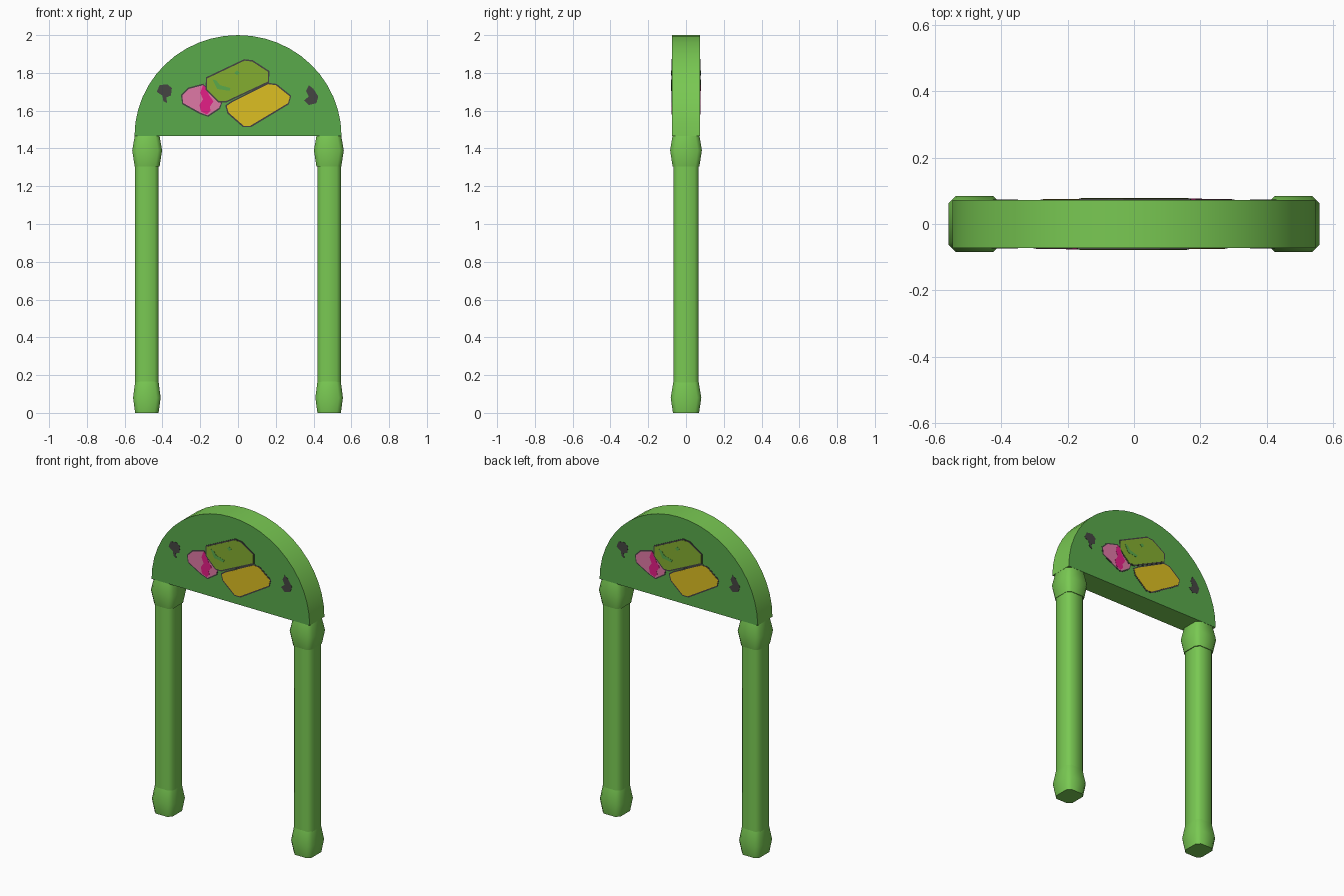
import bpy, bmesh, math

if "Cube" in bpy.data.objects:
    bpy.data.objects.remove(bpy.data.objects["Cube"])


def material(name, rgb):
    m = bpy.data.materials.new(name)
    m.diffuse_color = (*rgb, 1)
    m.use_nodes = True
    m.node_tree.nodes["Principled BSDF"].inputs["Base Color"].default_value = m.diffuse_color
    return m


LIGHT = material("light green", (0.19, 0.58, 0.085))
PANEL = material("panel green", (0.10, 0.40, 0.07))
DARK = material("dark grey", (0.06, 0.06, 0.055))
OLIVE = material("olive green", (0.23, 0.42, 0.03))
YELLOW = material("yellow", (0.72, 0.52, 0.016))
PINK = material("light pink", (0.74, 0.19, 0.38))
MAGENTA = material("magenta", (0.77, 0.013, 0.24))


def finish(bm, name, mats, smooth=True):
    bmesh.ops.recalc_face_normals(bm, faces=bm.faces[:])
    me = bpy.data.meshes.new(name)
    bm.to_mesh(me)
    bm.free()
    for m in mats:
        me.materials.append(m)
    if smooth:
        me.shade_smooth()
        me.set_sharp_from_angle(angle=math.radians(50))
    ob = bpy.data.objects.new(name, me)
    bpy.context.collection.objects.link(ob)
    return ob


def loft(name, cx, rings, chamfer=0.022):
    """Chamfered-square tube through rings of (z, half x, half y)."""
    bm = bmesh.new()
    loops = []
    for z, hx, hy in rings:
        a, b = hx - chamfer, hy - chamfer
        pts = [(hx, -b), (hx, b), (a, hy), (-a, hy),
               (-hx, b), (-hx, -b), (-a, -hy), (a, -hy)]
        loops.append([bm.verts.new((cx + x, y, z)) for x, y in pts])
    for lo, hi in zip(loops, loops[1:]):
        for i in range(8):
            j = (i + 1) % 8
            bm.faces.new((lo[i], lo[j], hi[j], hi[i]))
    bm.faces.new(loops[0])
    bm.faces.new(loops[-1])
    return finish(bm, name, [LIGHT])


# Two posts, each with a swollen foot and collar
for side, s in (("left", -1), ("right", 1)):
    loft(side + "_post", s * 0.4825, [(0.10, 0.0625, 0.067), (1.36, 0.0625, 0.067)])
    loft(side + "_foot", s * 0.4825, [(0, 0.062, 0.069), (0.08, 0.073, 0.081),
                                      (0.165, 0.062, 0.067)])
    loft(side + "_collar", s * 0.481, [(1.305, 0.066, 0.071), (1.39, 0.079, 0.084),
                                       (1.475, 0.064, 0.07)])


def prism(outline, y0, y1):
    """Solid with an x-z outline, from y0 to y1."""
    bm = bmesh.new()
    face = bm.faces.new([bm.verts.new((x, y0, z)) for x, z in outline])
    res = bmesh.ops.extrude_face_region(bm, geom=[face])
    for v in res["geom"]:
        if isinstance(v, bmesh.types.BMVert):
            v.co.y = y1
    return bm


# Half-round header: dark faces front and back, light rim
DEPTH, BASE, N = 0.073, 1.465, 24
arc = [(0.548 * math.cos(math.pi * i / N), BASE + 0.535 * math.sin(math.pi * i / N))
       for i in range(N + 1)]
bm = prism(arc, -DEPTH, DEPTH)
bm.normal_update()
for f in bm.faces:
    f.material_index = 1 if abs(f.normal.y) > 0.5 else 0
finish(bm, "arched_header", [LIGHT, PANEL])


def grow(pts, d):
    """Offset a counter- or clockwise outline outward by d."""
    n = len(pts)
    area = sum(pts[i][0] * pts[(i + 1) % n][1] - pts[(i + 1) % n][0] * pts[i][1]
               for i in range(n))
    sgn = 1 if area > 0 else -1
    out = []
    for i, (x, z) in enumerate(pts):
        (px, pz), (qx, qz) = pts[i - 1], pts[(i + 1) % n]
        tx, tz = qx - px, qz - pz
        k = sgn * d / math.hypot(tx, tz)
        out.append((x + tz * k, z - tx * k))
    return out


def plates(name, pts, mat, layer, border=0):
    """Thin painted plate on the front, repeated turned 180 degrees on the back."""
    pts = [(x / 100, z / 100) for x, z in pts]
    if border:
        pts = grow(pts, border)
    for where, s in (("front", -1), ("back", 1)):
        outline = [(-s * x, z) for x, z in pts]
        bm = prism(outline, s * (DEPTH - 0.002), s * (DEPTH + 0.0012 * layer))
        finish(bm, f"{where}_{name}", [mat], smooth=False)


# Painted shapes, outlines in hundredths of a unit (x, z)
olive = [(-16.5, 177), (3.5, 186.5), (7.5, 186), (16, 180.5), (16, 175.5),
         (-6.5, 165), (-10, 165), (-16.5, 171.5)]
yellow = [(-6, 162.5), (-3, 164.5), (16, 174), (20, 173.5), (27.5, 167.5),
          (26.5, 164), (6.5, 152), (3, 152), (-5, 159)]
pink = [(-29.5, 168), (-26, 171.5), (-18.5, 173.5), (-16, 170.5), (-9, 164),
        (-10, 161.5), (-16, 157.5), (-20, 159), (-29, 164)]
magenta = [(-18.5, 173.5), (-16.5, 172), (-15.5, 168.5), (-13, 165), (-15, 162),
           (-14.5, 160), (-16.5, 158), (-19.5, 159.5), (-20.5, 163), (-18.5, 166),
           (-20, 169.5)]
for name, pts, mat, layer in (("pink_patch", pink, PINK, 2),
                              ("yellow_patch", yellow, YELLOW, 2),
                              ("olive_patch", olive, OLIVE, 4)):
    plates(name + "_outline", pts, DARK, layer - 1, border=0.008)
    plates(name, pts, mat, layer)
plates("magenta_patch", magenta, MAGENTA, 3)

# Small green strokes on the olive patch
plates("olive_stroke", [(-13.5, 176.5), (-11.5, 176), (-9.5, 173.5), (-4, 172),
                        (-4.5, 170.5), (-11, 171.5)], PANEL, 5)
plates("olive_dot", [(-2, 180), (-0.5, 181.3), (1, 180), (-0.5, 178.7)], PANEL, 5)

# Dark blots either side
plates("left_blot", [(-43, 170), (-41.5, 173.5), (-37.5, 174), (-35, 172), (-35.5, 168),
                     (-38, 167), (-37.5, 164), (-39.5, 165), (-40, 168)], DARK, 1)
plates("right_blot", [(36, 170.5), (37.5, 173.5), (40, 171.5), (42.5, 167.5), (41.5, 164),
                      (37.5, 163), (35, 165.5), (37.5, 167.5)], DARK, 1)
